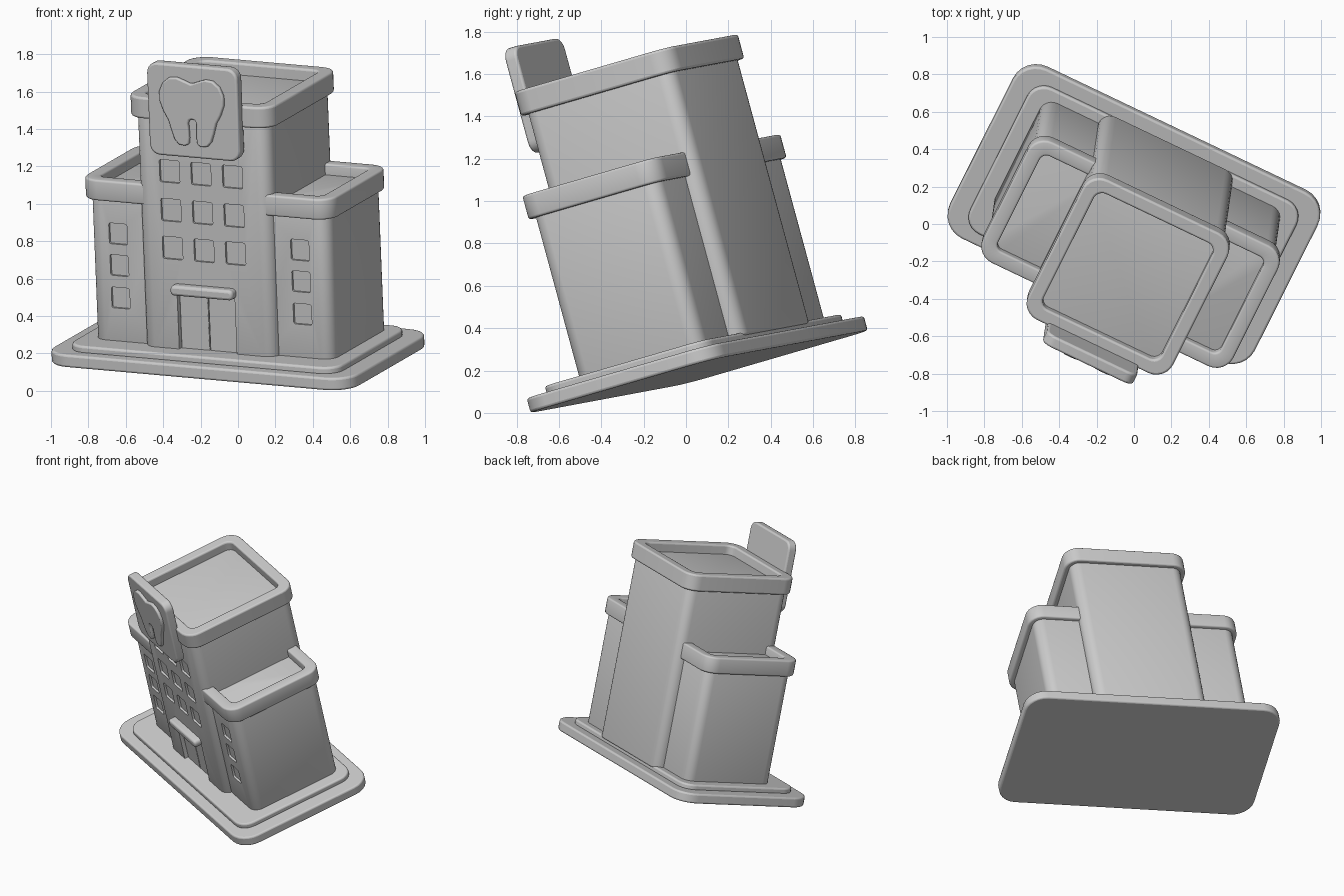
import bpy, bmesh, math
from mathutils import Matrix, Vector

if "Cube" in bpy.data.objects:
    bpy.data.objects.remove(bpy.data.objects["Cube"])

# Tilted frame of the whole building: width axis, depth axis, up axis
U = Vector((0.8997, -0.4288, -0.080)).normalized()
W = Vector((-0.0386, -0.2614, 0.9644))
W = (W - U * W.dot(U)).normalized()
V = W.cross(U)
FRAME = Matrix.Translation((0, 0.05, 0.195)) @ Matrix((U, V, W)).transposed().to_4x4()
FACING = Matrix.Rotation(math.pi / 2, 4, 'X')  # outline x,z with thickness toward the front
parts = []


def rounded(x0, x1, y0, y1, r, seg=6):
    pts = []
    for cx, cy, a0 in ((x1 - r, y1 - r, 0), (x0 + r, y1 - r, 90),
                       (x0 + r, y0 + r, 180), (x1 - r, y0 + r, 270)):
        for i in range(seg + 1):
            a = math.radians(a0 + 90 * i / seg)
            pts.append((cx + r * math.cos(a), cy + r * math.sin(a)))
    return pts


def prism(name, outline, z0, z1, hole=None, bevel=0.012, front=False, segs=3):
    bm = bmesh.new()

    def loop(pts, z):
        return [bm.verts.new((x, y, z)) for x, y in pts]

    def bridge(a, b):
        n = len(a)
        for i in range(n):
            bm.faces.new((a[i], a[(i + 1) % n], b[(i + 1) % n], b[i]))

    lo, hi = loop(outline, z0), loop(outline, z1)
    bridge(lo, hi)
    if hole:
        hlo, hhi = loop(hole, z0), loop(hole, z1)
        bridge(hhi, hlo)
        bridge(hi, hhi)
        bridge(hlo, lo)
    else:
        bm.faces.new(hi)
        bm.faces.new(lo[::-1])
    bmesh.ops.recalc_face_normals(bm, faces=bm.faces)
    if front:
        bm.transform(FACING)
    me = bpy.data.meshes.new(name)
    bm.to_mesh(me)
    bm.free()
    ob = bpy.data.objects.new(name, me)
    bpy.context.collection.objects.link(ob)
    ob.matrix_world = FRAME
    if bevel:
        m = ob.modifiers.new("soft_edges", 'BEVEL')
        m.width, m.segments = bevel, segs
        m.limit_method, m.angle_limit = 'ANGLE', math.radians(40)
    parts.append(ob)
    return ob


def front_box(name, x, z, w, h, d0, d1, r=0.01, bevel=0.0):
    return prism(name, rounded(x - w / 2, x + w / 2, z - h / 2, z + h / 2, r, 3),
                 d0, d1, bevel=bevel, front=True)


def carve(ob, cutters):
    for c in cutters:
        m = ob.modifiers.new("recess", 'BOOLEAN')
        m.operation, m.solver, m.object = 'DIFFERENCE', 'EXACT', c
    bpy.context.view_layer.update()
    dg = bpy.context.evaluated_depsgraph_get()
    me = bpy.data.meshes.new_from_object(ob.evaluated_get(dg))
    ob.modifiers.clear()
    ob.data = me
    for c in cutters:
        parts.remove(c)
        bpy.data.objects.remove(c)


# Stepped base
prism("base_slab", rounded(-.906, .906, -.527, .522, .14), 0, .07)
prism("base_step", rounded(-.80, .80, -.455, .445, .10), .06, .105)

# Side wings and their parapet, with the middle left free for the tower
wings = prism("side_wings", rounded(-.71, .71, -.30, .385, .07), .09, .94)
parapet = prism("wing_parapet", rounded(-.743, .743, -.335, .412, .10), .885, 1.0,
                hole=rounded(-.663, .663, -.255, .335, .04))

# Central tower and its parapet
tower = prism("tower", rounded(-.395, .395, -.348, .455, .07), .09, 1.43)
prism("tower_parapet", rounded(-.43, .43, -.382, .485, .10), 1.378, 1.496,
      hole=rounded(-.352, .352, -.305, .41, .05))

# Recessed windows and doorway
carve(parapet, [front_box("cutter", 0, .95, .58, .3, -.6, .6)])
carve(wings, [front_box("cutter", s * .54, z, .108, .115, .285, .40)
              for s in (-1, 1) for z in (.345, .525, .70)]
      + [front_box("cutter", 0, .5, .58, 1.2, -.6, .6)])
carve(tower, [front_box("cutter", x - .008, z, .118, .124, .333, .45)
              for x in (-.187, 0, .187) for z in (.663, .873, 1.088)]
      + [front_box("cutter", -.008, .25, .342, .32, .308, .45, r=.005)])

# Double door and canopy
for side, s in (("left", -1), ("right", 1)):
    front_box(side + "_door", s * .0855 - .008, .253, .167, .305, .29, .322,
              r=.004, bevel=.004)
front_box("door_canopy", -.012, .44, .37, .056, .32, .40, r=.022, bevel=.015)

# Sign plate with raised tooth
prism("sign_plate", rounded(-.268, .268, 1.198, 1.71, .06), .365, .43, front=True)
half = [(0, .150), (-.035, .163), (-.085, .180), (-.130, .175), (-.168, .145),
        (-.190, .098), (-.190, .045), (-.170, -.010), (-.142, -.058), (-.125, -.115),
        (-.108, -.165), (-.085, -.190), (-.050, -.196), (-.026, -.185), (-.022, -.150),
        (-.024, -.100), (-.026, -.068), (-.016, -.050), (0, -.044)]
tooth = half + [(-x, y) for x, y in half[-2:0:-1]]
prism("tooth_emblem", [(x, y + 1.463) for x, y in tooth], .42, .45,
      bevel=.010, front=True)

# Smooth shading with sharp edges kept
bpy.ops.object.select_all(action='DESELECT')
for ob in parts:
    ob.select_set(True)
bpy.context.view_layer.objects.active = parts[0]
bpy.ops.object.shade_smooth_by_angle(angle=math.radians(35))

# Rest on the ground, centred
bpy.context.view_layer.update()
pts = [ob.matrix_world @ v.co for ob in parts for v in ob.data.vertices]
lo = [min(p[i] for p in pts) for i in range(3)]
hi = [max(p[i] for p in pts) for i in range(3)]
shift = Vector((-(lo[0] + hi[0]) / 2, -(lo[1] + hi[1]) / 2, -lo[2]))
for ob in parts:
    ob.location += shift
